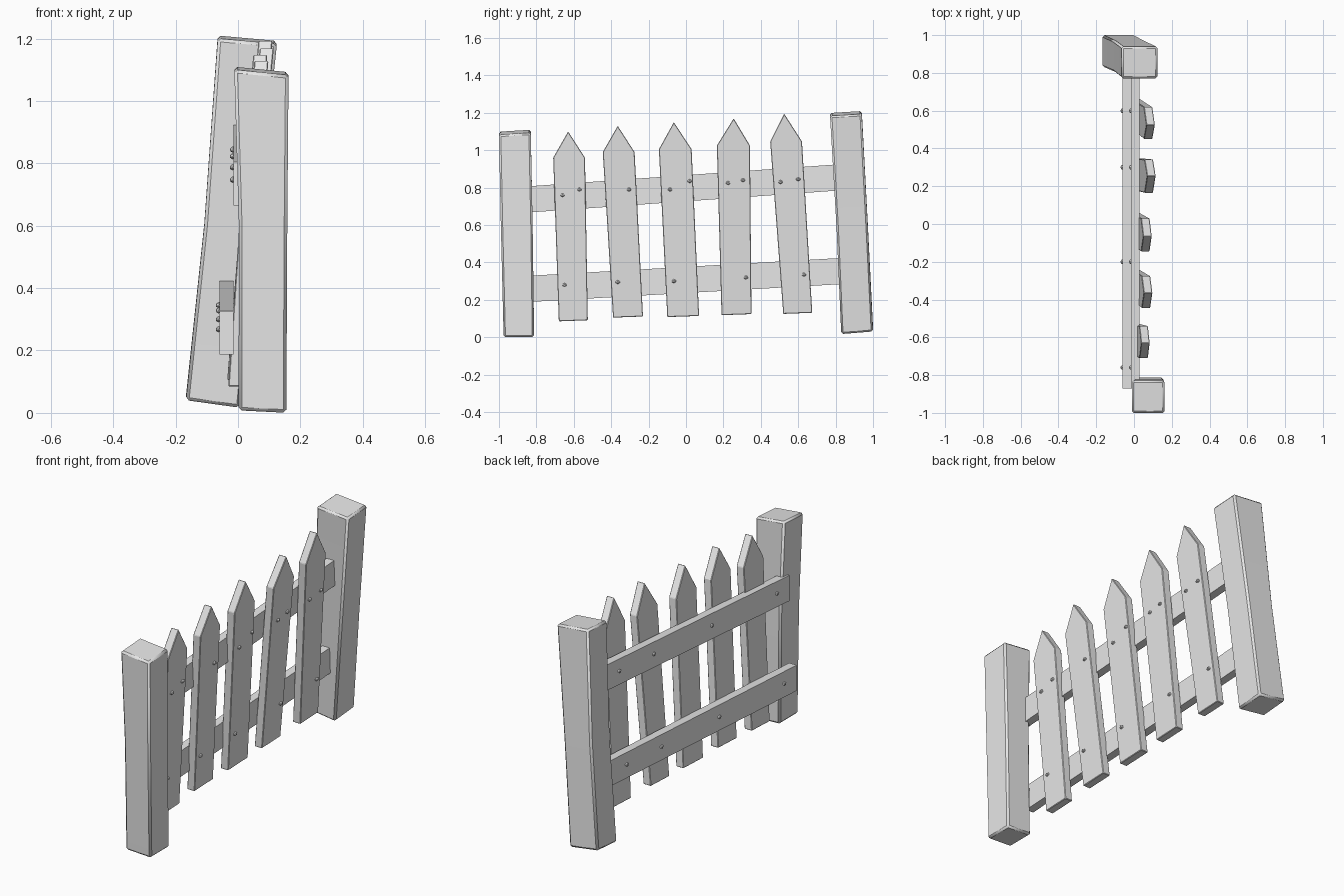
import bpy, bmesh

if "Cube" in bpy.data.objects:
    bpy.data.objects.remove(bpy.data.objects["Cube"])

grey = bpy.data.materials.new("plain grey")
grey.diffuse_color = (0.8, 0.8, 0.8, 1)
grey.use_nodes = True
grey.node_tree.nodes["Principled BSDF"].inputs["Base Color"].default_value = grey.diffuse_color


def finish(name, bm, bevel=0.0, smooth=False):
    bmesh.ops.recalc_face_normals(bm, faces=bm.faces)
    me = bpy.data.meshes.new(name)
    bm.to_mesh(me)
    bm.free()
    me.materials.append(grey)
    ob = bpy.data.objects.new(name, me)
    bpy.context.collection.objects.link(ob)
    if bevel:
        mod = ob.modifiers.new("worn edges", 'BEVEL')
        mod.width = bevel
        mod.segments = 1
    if smooth:
        bpy.ops.object.select_all(action='DESELECT')
        ob.select_set(True)
        bpy.context.view_layer.objects.active = ob
        bpy.ops.object.shade_smooth_by_angle(angle=0.6)
    return ob


def loft(bm, rings):
    """Skin equal-sized point rings and cap both ends."""
    loops = [[bm.verts.new(p) for p in r] for r in rings]
    n = len(loops[0])
    for a, b in zip(loops, loops[1:]):
        for i in range(n):
            j = (i + 1) % n
            bm.faces.new((a[i], a[j], b[j], b[i]))
    bm.faces.new(loops[0][::-1])
    bm.faces.new(loops[-1])


def post(name, sections):
    """Section: x0, x1, y0, y1, z, z slope along x, z slope along y."""
    rings = []
    for x0, x1, y0, y1, z, sx, sy in sections:
        rings.append([(x, y, z + sx * (x - x0) + sy * (y - y0))
                      for x, y in ((x0, y0), (x1, y0), (x1, y1), (x0, y1))])
    bm = bmesh.new()
    loft(bm, rings)
    finish(name, bm, 0.01, True)


# Posts: short upright one and tall leaning one
post("short_post", [(0.002, 0.155, -0.975, -0.812, 0.008, -0.05, 0.0),
                    (0.003, 0.158, -0.99, -0.82, 0.6, 0, 0),
                    (-0.012, 0.162, -1.0, -0.83, 1.10, -0.1, 0.06)])
post("tall_post", [(-0.167, 0.005, 0.83, 1.0, 0.04, -0.14, 0.08),
                   (-0.108, 0.06, 0.805, 0.972, 0.6, -0.1, 0.05),
                   (-0.065, 0.125, 0.77, 0.94, 1.2, -0.09, 0.06)])

# Rails: back x, lower edge height at each end
RAILS = {"lower_rail": (-0.06, 0.187, 0.285), "upper_rail": (-0.015, 0.665, 0.787)}
Y0, Y1 = -0.87, 0.85
for name, (x, za, zb) in RAILS.items():
    bm = bmesh.new()
    loft(bm, [[(x, y, z), (x + 0.045, y, z), (x + 0.045, y, z + 0.14), (x, y, z + 0.14)]
              for y, z in ((Y0, za), (Y1, zb))])
    finish(name, bm)

# Pickets: bottom y pair, bottom z, shoulder y pair, shoulder z, tip y, tip z, back x at foot, lean
PICKETS = [
    (-0.68, -0.525, 0.085, -0.71, -0.54, 0.96, -0.63, 1.10, -0.03, 0.068),
    (-0.39, -0.23, 0.105, -0.445, -0.275, 0.99, -0.365, 1.13, -0.035, 0.085),
    (-0.10, 0.07, 0.108, -0.145, 0.03, 1.005, -0.065, 1.15, -0.035, 0.08),
    (0.19, 0.35, 0.118, 0.165, 0.342, 1.025, 0.255, 1.17, -0.035, 0.098),
    (0.52, 0.675, 0.125, 0.45, 0.62, 1.047, 0.525, 1.195, -0.035, 0.092),
]
DEPTH = 0.045
for i, (a, b, zb, c, d, zs, t, zt, foot, lean) in enumerate(PICKETS):
    outline = [(a, zb), (b, zb + 0.006), (d, zs), (t, zt), (c, zs)]
    bm = bmesh.new()
    loft(bm, [[(foot + lean * (z - 0.1) + off, y, z) for y, z in outline] for off in (0, DEPTH)])
    finish(f"picket_{i + 1}", bm, 0.003)


def nail(name, x, y, z):
    bm = bmesh.new()
    bmesh.ops.create_icosphere(bm, subdivisions=1, radius=0.013)
    bmesh.ops.scale(bm, vec=(0.8, 1, 0.8), verts=bm.verts)
    bmesh.ops.translate(bm, vec=(x, y, z), verts=bm.verts)
    finish(name, bm)


# Nail heads on the picket fronts
FRONT = [
    [(-0.66, 0.76), (-0.57, 0.79), (-0.65, 0.28)],
    [(-0.305, 0.79), (-0.365, 0.295)],
    [(-0.085, 0.79), (0.02, 0.835), (-0.065, 0.30)],
    [(0.225, 0.825), (0.305, 0.84), (0.32, 0.32)],
    [(0.505, 0.83), (0.6, 0.845), (0.63, 0.335)],
]
for p, spots in zip(PICKETS, FRONT):
    for y, z in spots:
        nail("picket_nail", p[8] + p[9] * (z - 0.1) + DEPTH + 0.002, y, z)

# Nail heads on the backs of the rails
for x, za, zb in RAILS.values():
    for y in (0.6, 0.3, -0.2, -0.76):
        nail("rail_nail", x - 0.002, y, za + (zb - za) * (y - Y0) / (Y1 - Y0) + 0.075)
